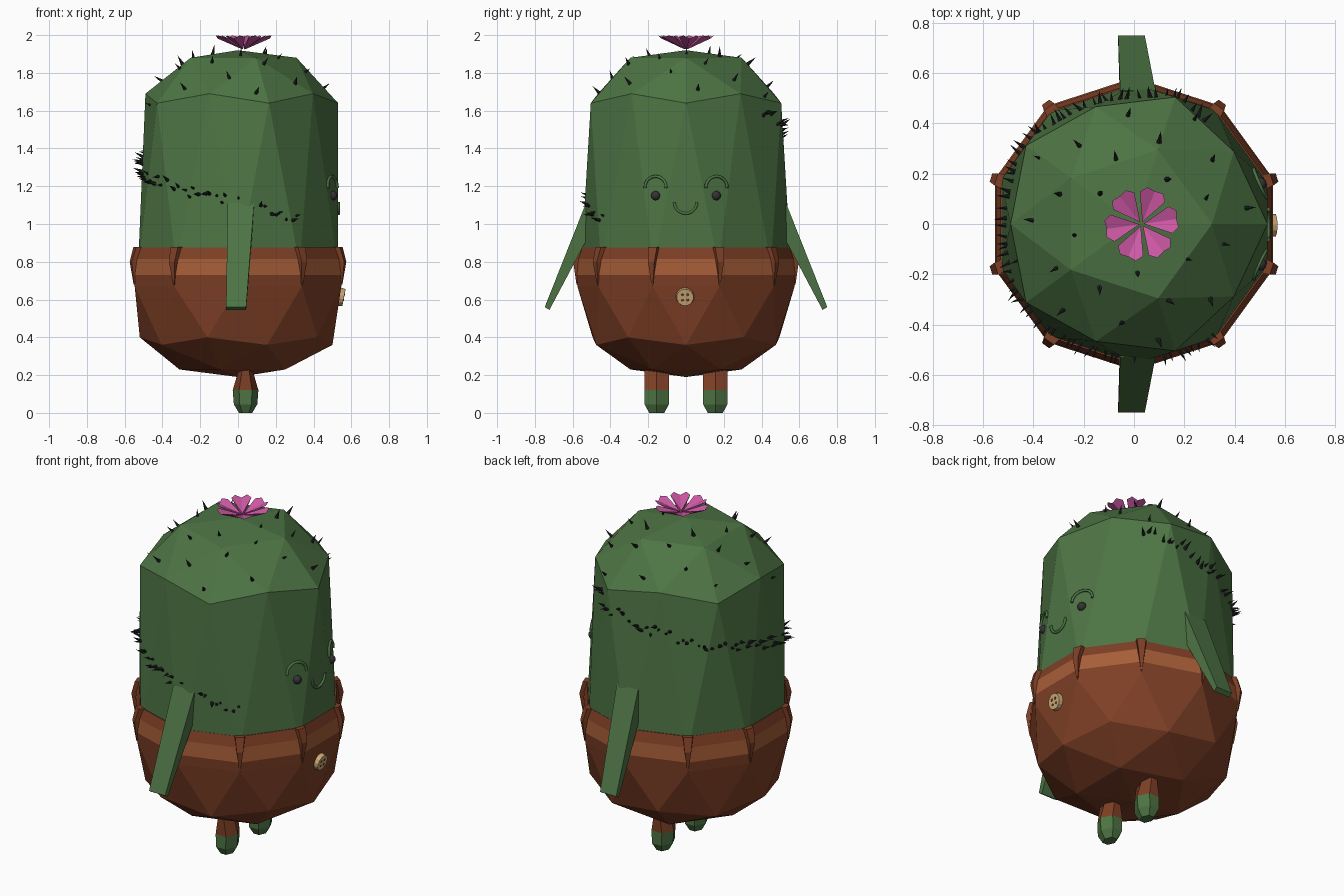
import bpy, bmesh, math, random
from math import sin, cos, pi, radians
from mathutils import Vector
from mathutils.bvhtree import BVHTree

random.seed(4)
if "Cube" in bpy.data.objects:
    bpy.data.objects.remove(bpy.data.objects["Cube"])


def material(name, r, g, b):
    m = bpy.data.materials.new(name)
    m.use_nodes = True
    m.diffuse_color = (r, g, b, 1)
    node = next(n for n in m.node_tree.nodes if n.type == 'BSDF_PRINCIPLED')
    node.inputs["Base Color"].default_value = (r, g, b, 1)
    node.inputs["Roughness"].default_value = 0.9
    return m


GREEN = material("cactus green", .075, .175, .058)
RUST = material("rust brown", .21, .05, .019)
BELT = material("light brown", .38, .11, .038)
PINK = material("petal pink", .62, .1, .38)
BLACK = material("spine black", .014, .014, .016)
EYE = material("eye grey", .035, .032, .035)
TAN = material("button tan", .6, .4, .18)
HOLE = material("button hole brown", .12, .05, .02)


def finish(bm, name, *mats):
    bmesh.ops.recalc_face_normals(bm, faces=bm.faces)
    mesh = bpy.data.meshes.new(name)
    bm.to_mesh(mesh)
    bm.free()
    ob = bpy.data.objects.new(name, mesh)
    bpy.context.collection.objects.link(ob)
    for m in mats:
        mesh.materials.append(m)
    return ob


def loft(bm, rings):
    """Bridge equal-length rings of points and cap both ends."""
    rows = [[bm.verts.new(p) for p in ring] for ring in rings]
    n = len(rows[0])
    for a, b in zip(rows, rows[1:]):
        for i in range(n):
            j = (i + 1) % n
            bm.faces.new((a[i], a[j], b[j], b[i]))
    bm.faces.new(rows[0])
    bm.faces.new(rows[-1])


def shaped_ball(levels, keep):
    """Icosphere half whose latitude rings are moved to (radius, height)."""
    bm = bmesh.new()
    bmesh.ops.create_icosphere(bm, subdivisions=2, radius=1)
    bmesh.ops.delete(bm, geom=[v for v in bm.verts if v.co.z * keep < -.1], context='VERTS')
    for v in bm.verts:
        key = min(levels, key=lambda k: abs(k - abs(v.co.z)))
        r, z = levels[key]
        a = math.atan2(v.co.y, v.co.x)
        v.co = (r * cos(a), r * sin(a), z)
    return bm


# Body: domed, faceted upper half
bm = shaped_ball({1: (0, 1.92), .85: (.31, 1.88), .526: (.49, 1.69),
                  .447: (.53, 1.64), 0: (.556, .78)}, 1)
body_tree = BVHTree.FromBMesh(bm)
finish(bm, "body", GREEN)

# Trousers: faceted lower half with a waistband extruded upwards
bm = shaped_ball({1: (0, .19), .85: (.31, .23), .526: (.5, .36),
                  .447: (.52, .4), 0: (.575, .67)}, -1)
pants_tree = BVHTree.FromBMesh(bm)
for r, z, slot in ((.581, .73, 0), (.576, .815, 1), (.558, .875, 0), (.52, .87, 0)):
    rim = [e for e in bm.edges if e.is_boundary]
    new = bmesh.ops.extrude_edge_only(bm, edges=rim)["geom"]
    for g in new:
        if isinstance(g, bmesh.types.BMVert):
            a = math.atan2(g.co.y, g.co.x)
            g.co = (r * cos(a), r * sin(a), z)
        elif isinstance(g, bmesh.types.BMFace):
            g.material_index = slot
finish(bm, "trousers", RUST, BELT)

# Belt loops: tapered wedges on the ten corners
bm = bmesh.new()
for k in range(10):
    a = radians(18 + 36 * k)
    out, side = Vector((cos(a), sin(a), 0)), Vector((-sin(a), cos(a), 0))
    rings = []
    for z, w, r0, r1 in ((.68, .005, .55, .58), (.8, .022, .54, .597), (.877, .031, .53, .575)):
        up = Vector((0, 0, z))
        rings.append([out * r + side * s + up for r, s in
                      ((r0, -w), (r1, -w * .8), (r1, w * .8), (r0, w))])
    loft(bm, rings)
finish(bm, "belt_loops", RUST)

# Arms: flat tapered planks hanging outwards
for name, s in (("left_arm", 1), ("right_arm", -1)):
    bm = bmesh.new()
    loft(bm, [[(-.055, s * .53, 1.11), (.085, s * .53, 1.11), (.085, s * .45, 1.06), (-.055, s * .45, 1.06)],
              [(-.063, s * .748, .56), (.043, s * .748, .56), (.043, s * .723, .545), (-.063, s * .723, .545)]])
    finish(bm, name, GREEN)

# Legs: six-sided, rust trouser leg above a green foot
for name, y in (("left_leg", .155), ("right_leg", -.155)):
    bm = bmesh.new()
    rings = []
    for z, rx, ry in ((0, .035, .04), (.045, .062, .064), (.12, .068, .064), (.25, .03, .064)):
        rings.append([(.04 + rx * cos(k * pi / 3), y + ry * sin(k * pi / 3) / sin(pi / 3), z)
                      for k in range(6)])
    loft(bm, rings)
    for f in bm.faces:
        f.material_index = int(f.calc_center_median().z > .12)
    finish(bm, name, GREEN, RUST)


def on_front(tree, y, z):
    hit, normal, _, _ = tree.ray_cast(Vector((2, y, z)), Vector((-1, 0, 0)))
    return hit, (normal if normal.x > 0 else -normal)


def face_arc(name, y, z, radius, start, end):
    """Thin tube following the front of the body."""
    curve = bpy.data.curves.new(name, 'CURVE')
    curve.dimensions = '3D'
    curve.bevel_depth = .008
    curve.bevel_resolution = 1
    curve.use_fill_caps = True
    spline = curve.splines.new('POLY')
    spline.points.add(10)
    for i, p in enumerate(spline.points):
        a = radians(start + (end - start) * i / 10)
        hit, n = on_front(body_tree, y + radius * cos(a), z + radius * sin(a))
        p.co = (*(hit + n * .004), 1)
    ob = bpy.data.objects.new(name, curve)
    bpy.context.collection.objects.link(ob)
    curve.materials.append(GREEN)


# Face: eyes, brows and smile
for side, y in (("left", .16), ("right", -.16)):
    bm = bmesh.new()
    bmesh.ops.create_uvsphere(bm, u_segments=12, v_segments=8, radius=.025)
    bmesh.ops.translate(bm, verts=bm.verts, vec=on_front(body_tree, y, 1.15)[0])
    eye = finish(bm, side + "_eye", EYE)
    eye.data.shade_smooth()
    face_arc(side + "_brow", y, 1.195, .056, -5, 185)
face_arc("smile", -.002, 1.115, .06, 180, 360)


def disc(name, centre, normal, radius, depth, mat, sides):
    bm = bmesh.new()
    bmesh.ops.create_cone(bm, cap_ends=True, segments=sides, radius1=radius,
                          radius2=radius * .9, depth=depth)
    ob = finish(bm, name, mat)
    ob.location = centre
    ob.rotation_euler = normal.to_track_quat('Z', 'Y').to_euler()


# Button with four holes
centre, n = on_front(pants_tree, -.005, .615)
disc("button", centre + n * .008, n, .05, .03, TAN, 14)
across = Vector((0, 1, 0))
above = n.cross(across)
for k in range(4):
    a = radians(45 + 90 * k)
    spot = centre + n * .023 + (across * cos(a) + above * sin(a)) * .02
    disc("button_hole_%d" % (k + 1), spot, n, .008, .004, HOLE, 8)

# Spines: spread over the back, flanks and dome, leaving the face clear
spots = []
for i in range(105):
    a = i * 2.39996
    z = .89 + .77 * ((i * .618 + random.uniform(0, .08)) % 1)
    d = Vector((cos(a), sin(a), 0))
    if d.x < .6 and (abs(d.x) > .15 or z > 1.13):
        spots.append(body_tree.ray_cast(d * 2 + Vector((0, 0, z)), -d))
for i in range(26):
    r, a = .5 * math.sqrt((i + 2.5) / 29), i * 2.39996
    spots.append(body_tree.ray_cast(Vector((r * cos(a), r * sin(a), 3)), Vector((0, 0, -1))))
bm = bmesh.new()
for hit, n, _, _ in spots:
    if hit is None:
        continue
    n = n if n.dot(hit - Vector((0, 0, 1.2))) > 0 else -n
    tilt = Vector([random.uniform(-.25, .25) for _ in range(3)])
    rot = (n + tilt).to_track_quat('Z', 'Y').to_matrix().to_4x4()
    size = random.uniform(.035, .065)
    rot.translation = hit + n * size * .4
    bmesh.ops.create_cone(bm, cap_ends=True, segments=6, radius1=size * .19,
                          radius2=0, depth=size, matrix=rot)
finish(bm, "spines", BLACK)

# Flower: six folded petals fanning out from a pointed base
bm = bmesh.new()
for k in range(6):
    mid = radians(8 + 60 * k)

    def at(r, z, da):
        return bm.verts.new((.03 + r * cos(mid + radians(da)), r * sin(mid + radians(da)), z))
    base, low = at(.008, 1.925, 0), at(.008, 1.95, 0)
    left, right = at(.128, 1.992, 25), at(.128, 1.992, -25)
    tip, tip_l, tip_r = at(.14, 1.982, 0), at(.148, 1.998, 13), at(.148, 1.998, -13)
    for f in ((low, tip, tip_l, left), (low, right, tip_r, tip), (base, left, tip_l, tip),
              (base, tip, tip_r, right), (base, low, left), (base, right, low)):
        bm.faces.new(f)
finish(bm, "flower", PINK)
